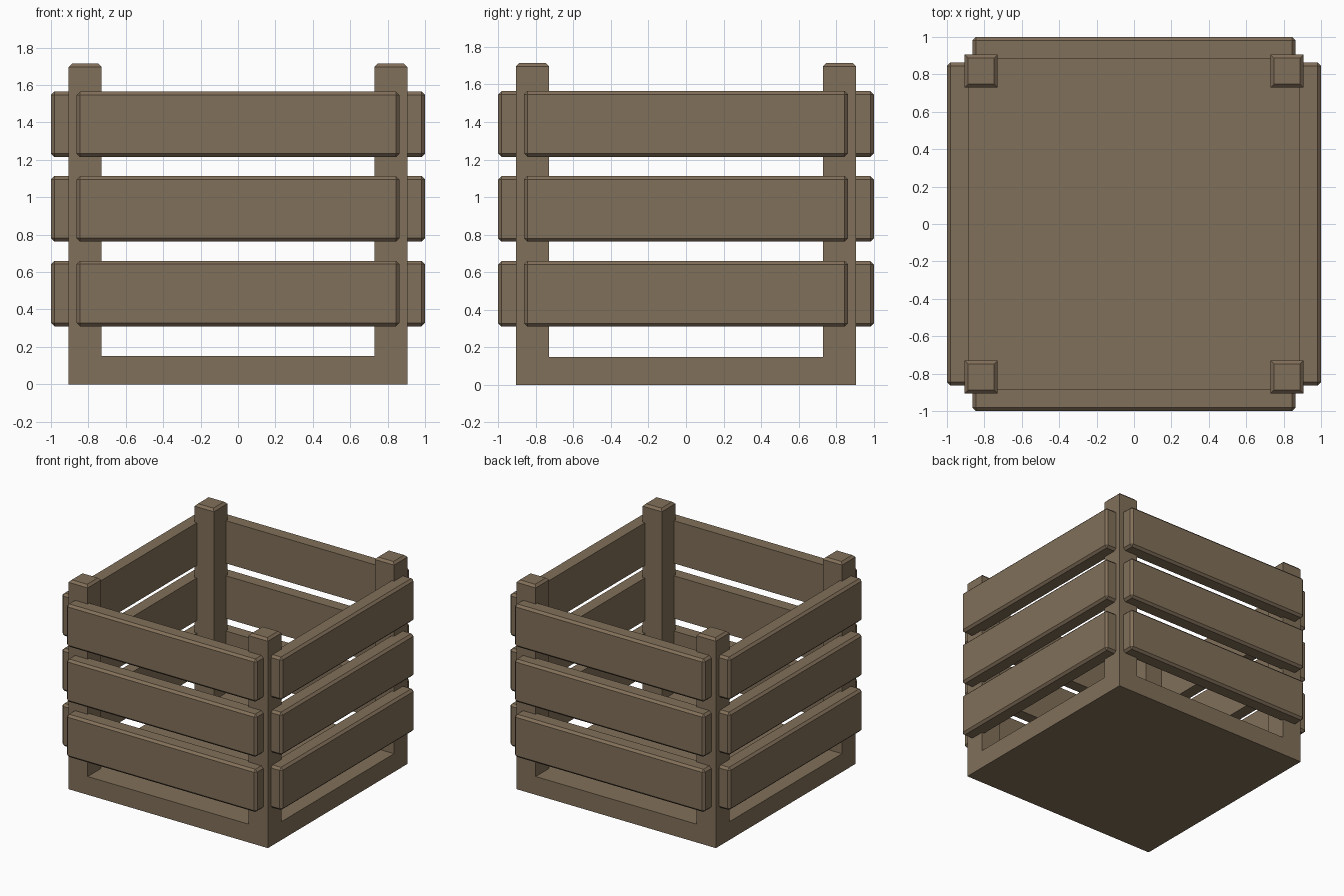
import bpy, bmesh, math
from mathutils import Matrix, Vector

if "Cube" in bpy.data.objects:
    bpy.data.objects.remove(bpy.data.objects["Cube"])

wood = bpy.data.materials.new("wood")
wood.diffuse_color = (0.22, 0.16, 0.10, 1)
wood.use_nodes = True
wood.node_tree.nodes["Principled BSDF"].inputs["Base Color"].default_value = wood.diffuse_color


def box(name, lo, hi, bevel=0, keep=None, turn=0):
    """Box from lo to hi; bevels every edge accepted by keep, then turns it about z."""
    lo, hi = Vector(lo), Vector(hi)
    bm = bmesh.new()
    bmesh.ops.create_cube(bm, size=1)
    size = hi - lo
    for v in bm.verts:
        v.co = Vector(v.co[i] * size[i] for i in range(3)) + (lo + hi) / 2
    if bevel:
        edges = [e for e in bm.edges if keep(e)]
        bmesh.ops.bevel(bm, geom=edges, offset=bevel, segments=1,
                        profile=0.5, affect='EDGES')
    bm.transform(Matrix.Rotation(turn, 4, 'Z'))
    mesh = bpy.data.meshes.new(name)
    bm.to_mesh(mesh)
    bm.free()
    mesh.materials.append(wood)
    obj = bpy.data.objects.new(name, mesh)
    bpy.context.collection.objects.link(obj)
    return obj


OUT, IN, POST_H = 0.905, 0.73, 1.715
PLANK_BACK = -0.885


# Edge filters: rim of the post top; all plank edges except the inner face's rim
def top_rim(e):
    return all(v.co.z > POST_H - 1e-4 for v in e.verts)


def outer_edges(e):
    return not all(v.co.y > PLANK_BACK - 1e-4 for v in e.verts)


# Floor slab
box("floor", (-OUT, -OUT, 0), (OUT, OUT, 0.15))

# Each quarter turn adds one corner post and three side planks
for i, side in enumerate(("front", "right", "back", "left")):
    turn = i * math.pi / 2
    box(f"corner_post_{i + 1}", (IN, -OUT, 0), (OUT, -IN, POST_H), 0.018, top_rim, turn)
    for row, z in enumerate((0.31, 0.763, 1.215)):
        box(f"{side}_plank_{row + 1}", (-0.863, -1, z), (0.863, PLANK_BACK, z + 0.35),
            0.018, outer_edges, turn)
